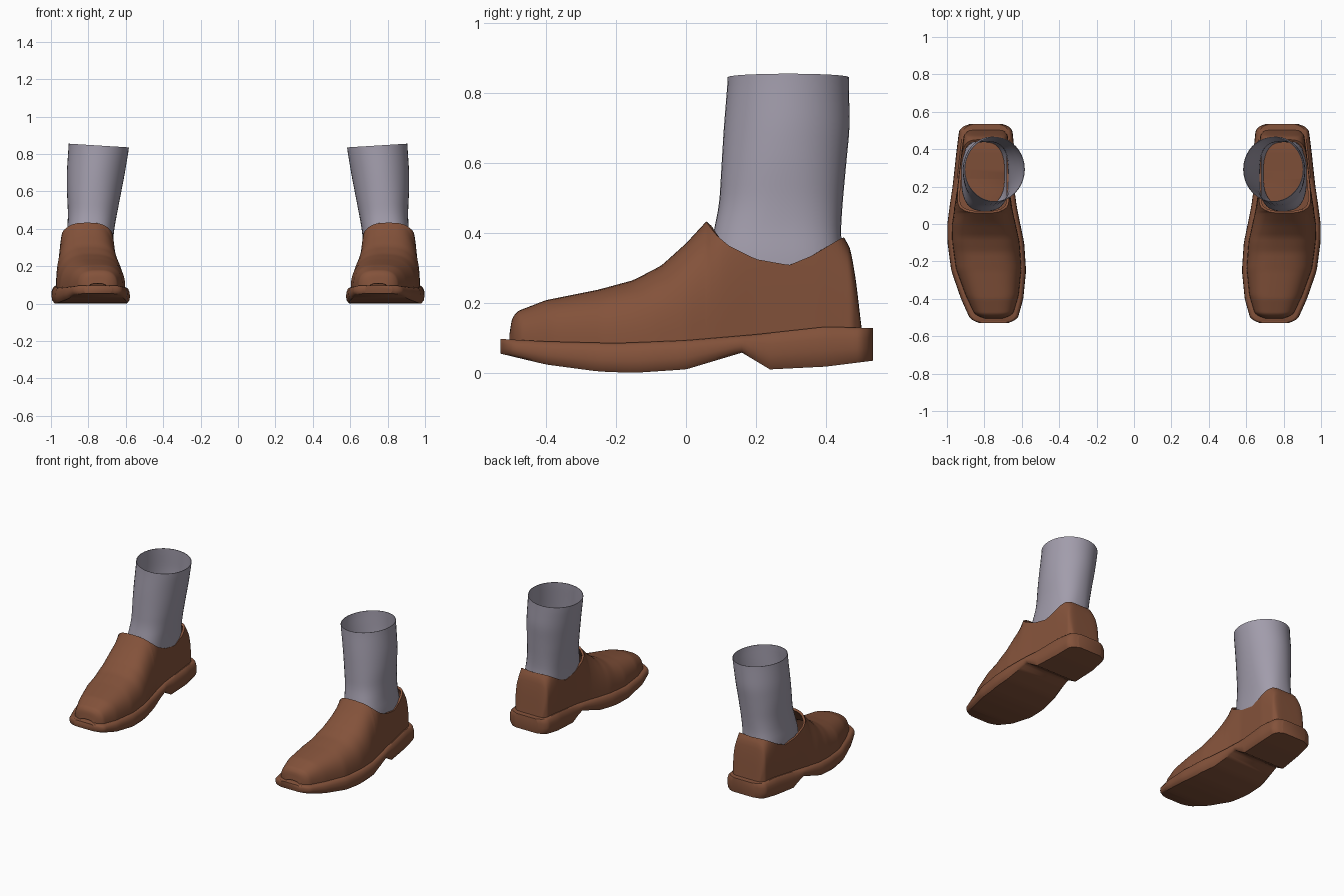
import bpy, bmesh, math

if "Cube" in bpy.data.objects:
    bpy.data.objects.remove(bpy.data.objects["Cube"])


def material(name, rgb):
    m = bpy.data.materials.new(name)
    m.use_nodes = True
    m.diffuse_color = (*rgb, 1)
    m.node_tree.nodes["Principled BSDF"].inputs["Base Color"].default_value = (*rgb, 1)
    return m


leather = material("brown leather", (0.23, 0.085, 0.043))
knit = material("grey knit", (0.36, 0.335, 0.41))


def linear(pts, t):
    """Value at t on a polyline of (t, value) points."""
    if t <= pts[0][0]:
        return pts[0][1]
    for (a, va), (b, vb) in zip(pts, pts[1:]):
        if t <= b:
            return va + (vb - va) * (t - a) / (b - a)
    return pts[-1][1]


def smooth(pts, t, r=0.012):
    """Polyline value with its corners softened."""
    return sum(linear(pts, t + k * r) for k in (-1, -0.5, 0, 0.5, 1)) / 5


def loft(name, strips, mat, closed=False, caps=False, thickness=0):
    """Skin each strip of rings, mirror it to make the pair, and smooth it."""
    bm = bmesh.new()
    for rings in strips:
        rows = [[bm.verts.new(p) for p in ring] for ring in rings]
        n = len(rows[0])
        for a, b in zip(rows, rows[1:]):
            for j in range(n if closed else n - 1):
                k = (j + 1) % n
                bm.faces.new((a[j], a[k], b[k], b[j]))
        if caps:
            bm.faces.new(rows[0])
            bm.faces.new(rows[-1])
    bmesh.ops.remove_doubles(bm, verts=bm.verts, dist=0.0003)
    if caps:
        bmesh.ops.recalc_face_normals(bm, faces=bm.faces)
    mesh = bpy.data.meshes.new(name)
    bm.to_mesh(mesh)
    bm.free()
    mesh.materials.append(mat)
    ob = bpy.data.objects.new(name, mesh)
    bpy.context.collection.objects.link(ob)
    bpy.ops.object.select_all(action='DESELECT')
    ob.select_set(True)
    bpy.context.view_layer.objects.active = ob
    mirror = ob.modifiers.new("pair", 'MIRROR')
    mirror.use_mirror_merge = False
    bpy.ops.object.modifier_apply(modifier="pair")
    if thickness:
        solid = ob.modifiers.new("thickness", 'SOLIDIFY')
        solid.thickness = thickness
        solid.offset = -1
        bpy.ops.object.modifier_apply(modifier="thickness")
    bpy.ops.object.shade_smooth_by_angle(angle=math.radians(40))
    return ob


# Sole outline and heights along y
inner = [(-.53, .68), (-.52, .645), (-.5, .62), (-.4, .592), (-.25, .577), (-.1, .587), (0, .608),
         (.1, .628), (.2, .641), (.4, .64), (.5, .65), (.525, .672), (.535, .71)]
outer = [(-.53, .82), (-.52, .855), (-.5, .88), (-.4, .925), (-.25, .977), (-.1, .997), (0, .998),
         (.1, .985), (.2, .97), (.4, .948), (.5, .935), (.525, .91), (.535, .87)]
bottom = [(-.53, .055), (-.4, .024), (-.25, .004), (-.15, 0), (0, .01), (.1, .04),
          (.16, .058), (.24, .01), (.4, .018), (.535, .035)]
sole_top = [(-.53, .097), (-.4, .09), (-.2, .085), (0, .093), (.2, .11), (.4, .132), (.535, .128)]


def stations(lo, hi, count, extra):
    mid, half = (lo + hi) / 2, (hi - lo) / 2
    return sorted([mid - half * math.cos(math.pi * i / count) for i in range(count + 1)] + extra)


# Sole: rounded slab with an arch step in front of the heel
rings = []
for y in stations(-.53, .535, 60, [.16, .24]):
    a, b = smooth(inner, y, .006), smooth(outer, y, .006)
    lo, hi = linear(bottom, y), smooth(sole_top, y)
    t = hi - lo
    side = [(.014, 0), (.004, .15), (0, .4), (.002, .7), (.01, .92), (.02, 1)]
    ring = [(a + d, y, lo + t * f) for d, f in side]
    ring += [(b - d, y, lo + t * f) for d, f in reversed(side)]
    rings.append(ring)
loft("shoe_sole", [rings], leather, closed=True, caps=True)

# Upper: arched sections along y, left open above the collar line
crown = [(-.505, .09), (-.502, .14), (-.495, .16), (-.48, .177), (-.4, .208), (-.25, .238),
         (-.15, .265), (-.07, .307), (0, .37), (.06, .435), (.1, .5), (.2, .55), (.38, .5),
         (.45, .39), (.47, .355), (.485, .27), (.498, .16), (.505, .1)]
collar = [(.06, .43), (.08, .4), (.12, .365), (.2, .325), (.295, .308), (.36, .335),
          (.44, .383), (.47, .395)]
boxiness = [(-.5, 3), (-.2, 2.7), (.05, 2.7), (.2, 4), (.5, 4.5)]
STEPS = 14
sides = [[], []]
for y in stations(-.505, .505, 90, [.058, .06, .061, .0625, .065, .07, .435, .44, .445, .45, .453]):
    a, b = smooth(inner, y * 1.05, .006) + .025, smooth(outer, y * 1.05, .006) - .025
    base = smooth(sole_top, y) - .02
    h = smooth(crown, y, .004) - base
    n = smooth(boxiness, y)
    limit = math.pi / 2
    if .058 < y < .47:
        f = min(1, (linear(collar, y) - base) / h)
        limit = math.asin(f ** (n / 2))
    arc = []
    for j in range(STEPS + 1):
        phi = limit * j / STEPS
        arc.append((max(0, math.cos(phi)) ** (2 / n), base + h * math.sin(phi) ** (2 / n)))
    mid, w = (a + b) / 2, (b - a) / 2
    sides[0].append([(mid - w * c, y, z) for c, z in arc])
    sides[1].append([(mid + w * c, y, z) for c, z in reversed(arc)])
loft("shoe_upper", sides, leather, thickness=.014)

# Sock: open tube, given as height, x range, y range and roundness
sock = [(.13, .69, .915, .1, .44, 2.6), (.25, .672, .925, .07, .45, 2.8),
        (.34, .668, .922, .068, .447, 2.8), (.4, .662, .912, .078, .442, 2.6),
        (.48, .648, .909, .095, .447, 2.3), (.6, .625, .915, .102, .458, 2.1),
        (.7, .606, .915, .108, .468, 2), (.845, .582, .905, .12, .465, 2)]
rings = []
for i in range(33):
    z = sock[0][0] + (sock[-1][0] - sock[0][0]) * i / 32
    x0, x1, y0, y1, n = (smooth([(s[0], s[k]) for s in sock], z, .03) for k in range(1, 6))
    ring = []
    for j in range(40):
        u = math.tau * j / 40
        c, s = math.cos(u), math.sin(u)
        c = math.copysign(abs(c) ** (2 / n), c)
        s = math.copysign(abs(s) ** (2 / n), s)
        slant = .01 * c * i / 32
        ring.append(((x0 + x1) / 2 + c * (x1 - x0) / 2, (y0 + y1) / 2 + s * (y1 - y0) / 2, z + slant))
    rings.append(ring)
loft("sock", [rings], knit, closed=True, thickness=.003)
